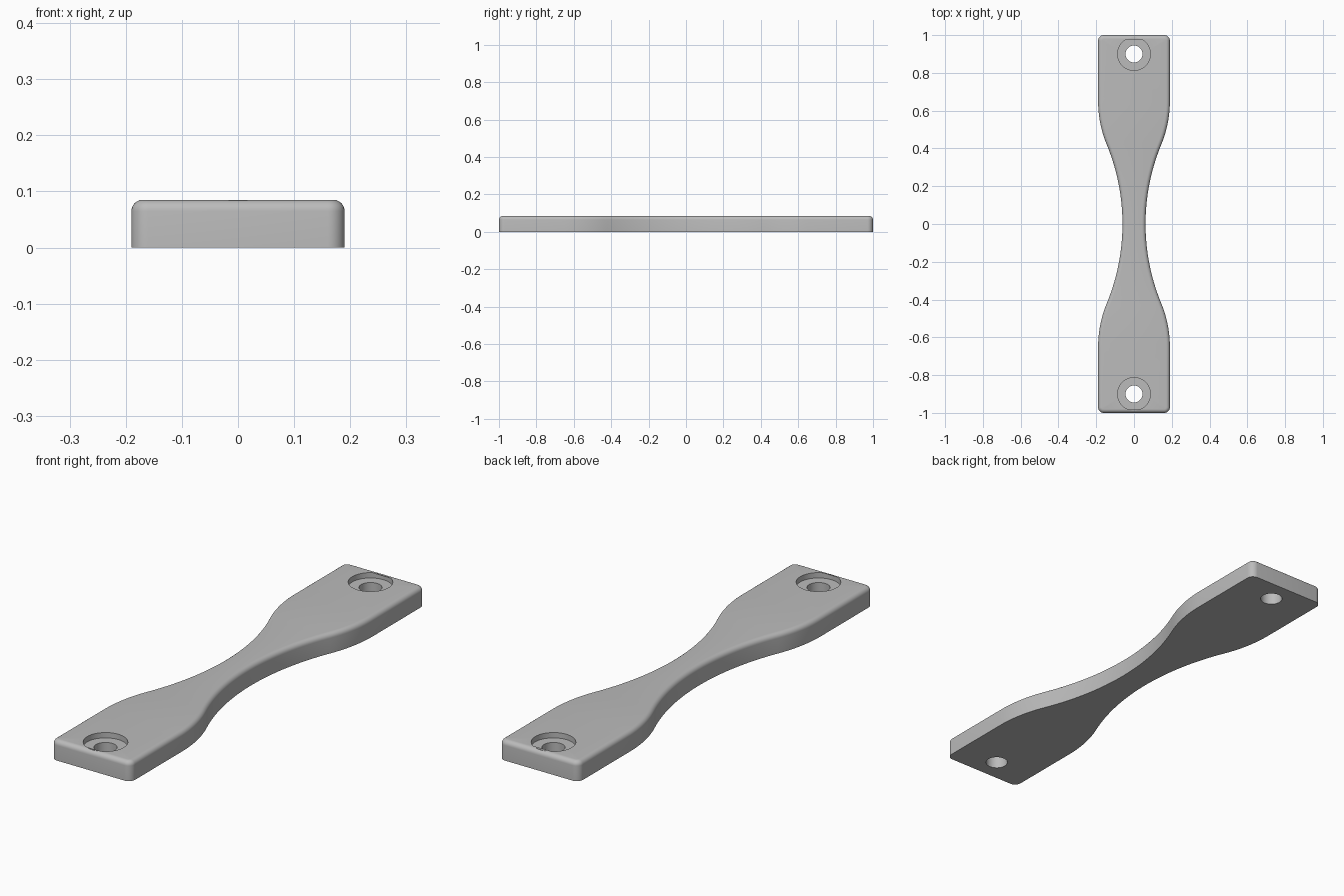
import bpy, bmesh, math
from mathutils import Vector

if "Cube" in bpy.data.objects:
    bpy.data.objects.remove(bpy.data.objects["Cube"], do_unlink=True)

HEIGHT, FILLET = 0.085, 0.02
END_HALF, WAIST_HALF, CORNER = 0.19, 0.061, 0.03
HOLE_Y, HOLE_R, BORE_R, BORE_DEPTH = 0.9, 0.045, 0.087, 0.023
CURVE_END, INFLECTION = 0.65, 0.42

# Grey plastic
grey = bpy.data.materials.new("grey")
grey.use_nodes = True
colour = (0.5, 0.5, 0.5, 1)
grey.diffuse_color = colour
grey.node_tree.nodes["Principled BSDF"].inputs["Base Color"].default_value = colour


def arc(cx, cy, r, a0, a1, n):
    """Points and radial directions along an arc, angles in radians."""
    out = []
    for i in range(n + 1):
        a = a0 + (a1 - a0) * i / n
        d = Vector((math.cos(a), math.sin(a)))
        out.append((Vector((cx, cy)) + d * r, d))
    return out


def quarter_outline():
    """Waist to end, on the +x +y side, as (point, outward normal)."""
    rise = END_HALF - WAIST_HALF
    total = (rise ** 2 + CURVE_END ** 2) / (2 * rise)
    r_in = total * INFLECTION / CURVE_END
    r_out = total - r_in
    sweep = math.asin(CURVE_END / total)
    waist = [(p, -d) for p, d in arc(WAIST_HALF + r_in, 0, r_in,
                                     math.pi, math.pi - sweep, 16)]
    shoulder = arc(END_HALF - r_out, CURVE_END, r_out, -sweep, 0, 12)
    corner = arc(END_HALF - CORNER, 1 - CORNER, CORNER, 0, math.pi / 2, 8)
    return waist + shoulder[1:] + corner


# Full outline by mirroring the quarter
q = quarter_outline()
flip = lambda pts, sx, sy: [(Vector((p.x * sx, p.y * sy)),
                             Vector((n.x * sx, n.y * sy))) for p, n in pts]
outline = (q + flip(q, -1, 1)[::-1] + flip(q, -1, -1)[1:]
           + flip(q, 1, -1)[::-1][:-1])

bm = bmesh.new()


def ring(points, z):
    return [bm.verts.new((p.x, p.y, z)) for p in points]


def bridge(lower, upper):
    n = len(lower)
    for i in range(n):
        j = (i + 1) % n
        bm.faces.new((lower[i], lower[j], upper[j], upper[i]))


def fill(*loops):
    """Flat face between loops, holes included."""
    edges = []
    for loop in loops:
        for i, v in enumerate(loop):
            w = loop[(i + 1) % len(loop)]
            edges.append(bm.edges.get((v, w)) or bm.edges.new((v, w)))
    bmesh.ops.triangle_fill(bm, edges=edges, use_beauty=True,
                            use_dissolve=False, normal=(0, 0, 1))


# Side wall and rounded top edge
base = ring([p for p, n in outline], 0)
last = base
STEPS = 6
for k in range(STEPS + 1):
    a = k / STEPS * math.pi / 2
    inset = FILLET * (1 - math.cos(a))
    z = HEIGHT - FILLET + FILLET * math.sin(a)
    nxt = ring([p - n * inset for p, n in outline], z)
    bridge(last, nxt)
    last = nxt

# Counterbored screw holes
top_loops, base_loops = [last], [base]
for y in (-HOLE_Y, HOLE_Y):
    def circle(r, z):
        return ring([p for p, d in arc(0, y, r, 0, math.tau, 48)[:-1]], z)
    rim, floor = circle(BORE_R, HEIGHT), circle(BORE_R, HEIGHT - BORE_DEPTH)
    hole, exit_rim = circle(HOLE_R, HEIGHT - BORE_DEPTH), circle(HOLE_R, 0)
    for a, b in ((rim, floor), (floor, hole), (hole, exit_rim)):
        bridge(a, b)
    top_loops.append(rim)
    base_loops.append(exit_rim)

# Flat top and underside
fill(*top_loops)
fill(*base_loops)
bmesh.ops.recalc_face_normals(bm, faces=bm.faces[:])

mesh = bpy.data.meshes.new("handle_plate")
bm.to_mesh(mesh)
bm.free()
mesh.materials.append(grey)
plate = bpy.data.objects.new("handle_plate", mesh)
bpy.context.collection.objects.link(plate)

bpy.ops.object.select_all(action="DESELECT")
plate.select_set(True)
bpy.context.view_layer.objects.active = plate
bpy.ops.object.shade_smooth_by_angle(angle=math.radians(30))
